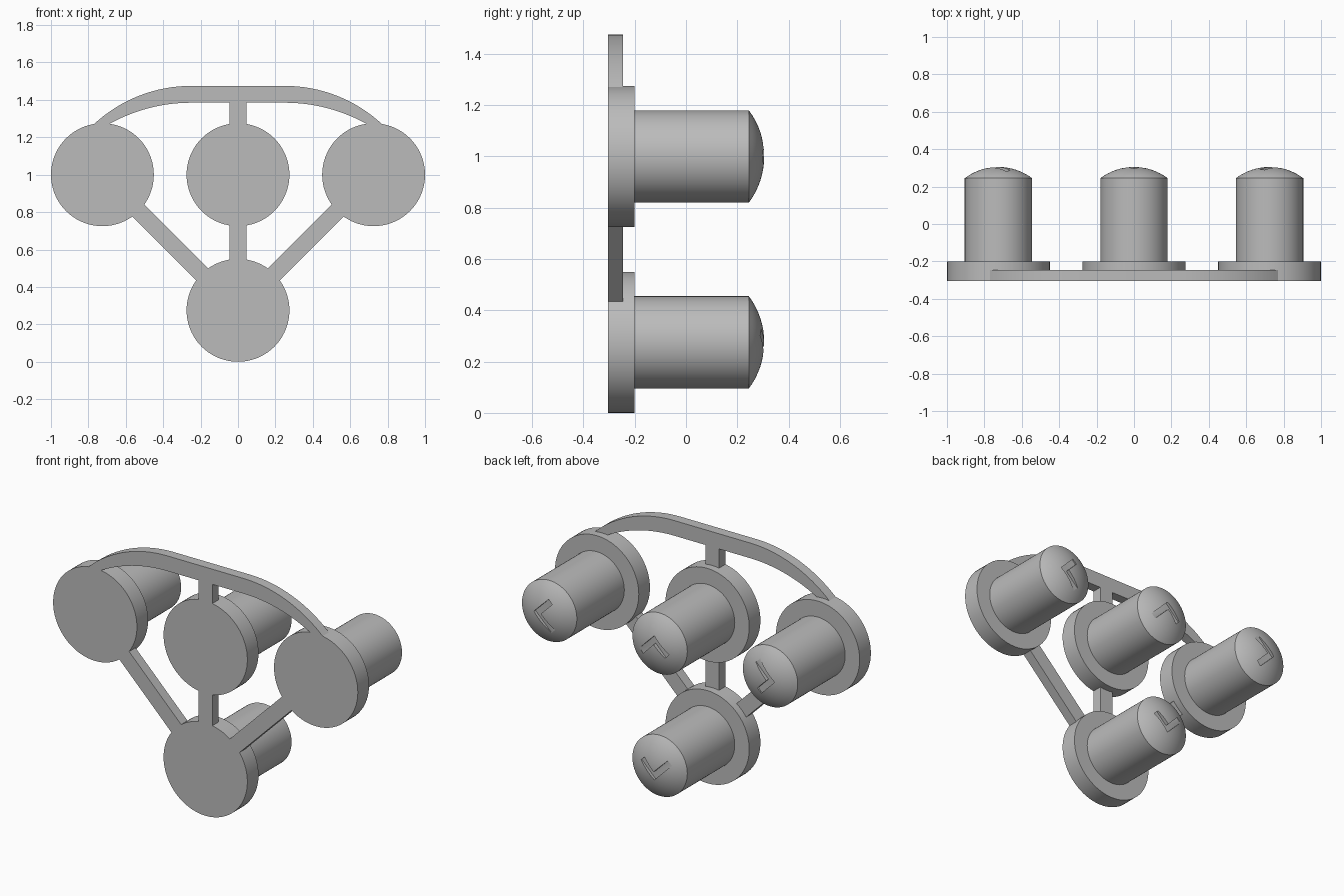
import bpy, bmesh, math
from mathutils import Matrix, Vector

cube = bpy.data.objects.get("Cube")
if cube:
    bpy.data.objects.remove(cube, do_unlink=True)

GREY = (0.5, 0.5, 0.5, 1)
mat = bpy.data.materials.new("plain grey")
mat.use_nodes = True
mat.diffuse_color = GREY
mat.node_tree.nodes["Principled BSDF"].inputs["Base Color"].default_value = GREY

BACK, BAR_TOP = -0.305, -0.245
FLANGE_R, PEG_R, SPACING, LOW = 0.275, 0.18, 0.725, 0.275
HIGH = LOW + SPACING
HALF_BAR = 0.045


def finish(name, bm):
    bmesh.ops.recalc_face_normals(bm, faces=bm.faces[:])
    mesh = bpy.data.meshes.new(name)
    bm.to_mesh(mesh)
    bm.free()
    obj = bpy.data.objects.new(name, mesh)
    bpy.context.collection.objects.link(obj)
    mesh.materials.append(mat)
    return obj


def activate(obj):
    bpy.ops.object.select_all(action="DESELECT")
    obj.select_set(True)
    bpy.context.view_layer.objects.active = obj


def smooth(obj):
    activate(obj)
    bpy.ops.object.shade_smooth_by_angle(angle=math.radians(30))


def prism(name, outline, y0, y1):
    """Extrude an (x, z) outline along y."""
    bm = bmesh.new()
    face = bm.faces.new([bm.verts.new((x, y0, z)) for x, z in outline])
    ext = bmesh.ops.extrude_face_region(bm, geom=[face])["geom"]
    moved = [v for v in ext if isinstance(v, bmesh.types.BMVert)]
    bmesh.ops.translate(bm, verts=moved, vec=(0, y1 - y0, 0))
    return finish(name, bm)


def bar(name, a, b):
    """Straight flat bar between two (x, z) points."""
    a, b = Vector(a), Vector(b)
    side = (b - a).orthogonal().normalized() * HALF_BAR
    return prism(name, [a + side, b + side, b - side, a - side], BACK, BAR_TOP)


def peg(name, x, z, outward):
    """Flanged peg with a domed tip and an angled key groove."""
    flange_y, rim_y, sphere_r = -0.2, 0.245, 0.3
    profile = [(0, BACK), (FLANGE_R, BACK), (FLANGE_R, flange_y), (PEG_R, flange_y)]
    sweep = math.asin(PEG_R / sphere_r)
    sphere_y = rim_y - sphere_r * math.cos(sweep)
    for i in range(9):
        t = sweep * (1 - i / 8)
        profile.append((sphere_r * math.sin(t), sphere_y + sphere_r * math.cos(t)))
    bm = bmesh.new()
    verts = [bm.verts.new((r, y, 0)) for r, y in profile]
    edges = [bm.edges.new(pair) for pair in zip(verts, verts[1:])]
    bmesh.ops.spin(bm, geom=verts + edges, axis=(0, 1, 0), cent=(0, 0, 0),
                   angle=math.tau, steps=72, use_duplicate=False)
    bmesh.ops.remove_doubles(bm, verts=bm.verts[:], dist=0.0001)
    bmesh.ops.translate(bm, verts=bm.verts[:], vec=(x, 0, z))
    obj = finish(name, bm)

    # key groove, its corner pointing outward
    w, la, lb = 0.035, 0.13, 0.15
    angle = math.radians(outward)
    turn = Matrix.Rotation(angle + math.radians(135), 2)
    corner = Vector((x, z)) + 0.065 * Vector((math.cos(angle), math.sin(angle)))
    shape = [(0, 0), (la, 0), (la, w), (w, w), (w, lb), (0, lb)]
    cutter = prism("groove_cutter", [corner + turn @ Vector(p) for p in shape], 0.283, 0.4)
    cutter.hide_render = True
    mod = obj.modifiers.new("groove", "BOOLEAN")
    mod.operation, mod.object, mod.solver = "DIFFERENCE", cutter, "EXACT"
    activate(obj)
    bpy.ops.object.modifier_apply(modifier=mod.name)
    bpy.data.objects.remove(cutter, do_unlink=True)
    smooth(obj)


# four pegs
peg("left_peg", SPACING, HIGH, 0)
peg("centre_peg", 0, HIGH, 90)
peg("right_peg", -SPACING, HIGH, 180)
peg("lower_peg", 0, LOW, 270)

# straight links, ending just inside the flanges
INSET = FLANGE_R - 0.015
bar("lower_centre_link", (0, LOW + INSET), (0, HIGH - INSET))
bar("upper_centre_link", (0, HIGH + INSET), (0, 1.4))
d = INSET * math.sqrt(0.5)
for side, s in (("left", 1), ("right", -1)):
    bar(side + "_diagonal_link", (s * d, LOW + d), (s * (SPACING - d), HIGH - d))


# curved top rail
def arc(radius, top, end_x, start=0.25, steps=16):
    sweep = math.asin((end_x - start) / radius)
    return [(start + radius * math.sin(sweep * i / steps),
             top - radius * (1 - math.cos(sweep * i / steps))) for i in range(steps + 1)]


outer = arc(0.763, 1.475, 0.772)
inner = arc(0.9, 1.385, 0.7)
half = outer + inner[::-1]
rail = prism("top_rail", half + [(-x, z) for x, z in half[::-1]], BACK, BAR_TOP)
smooth(rail)
